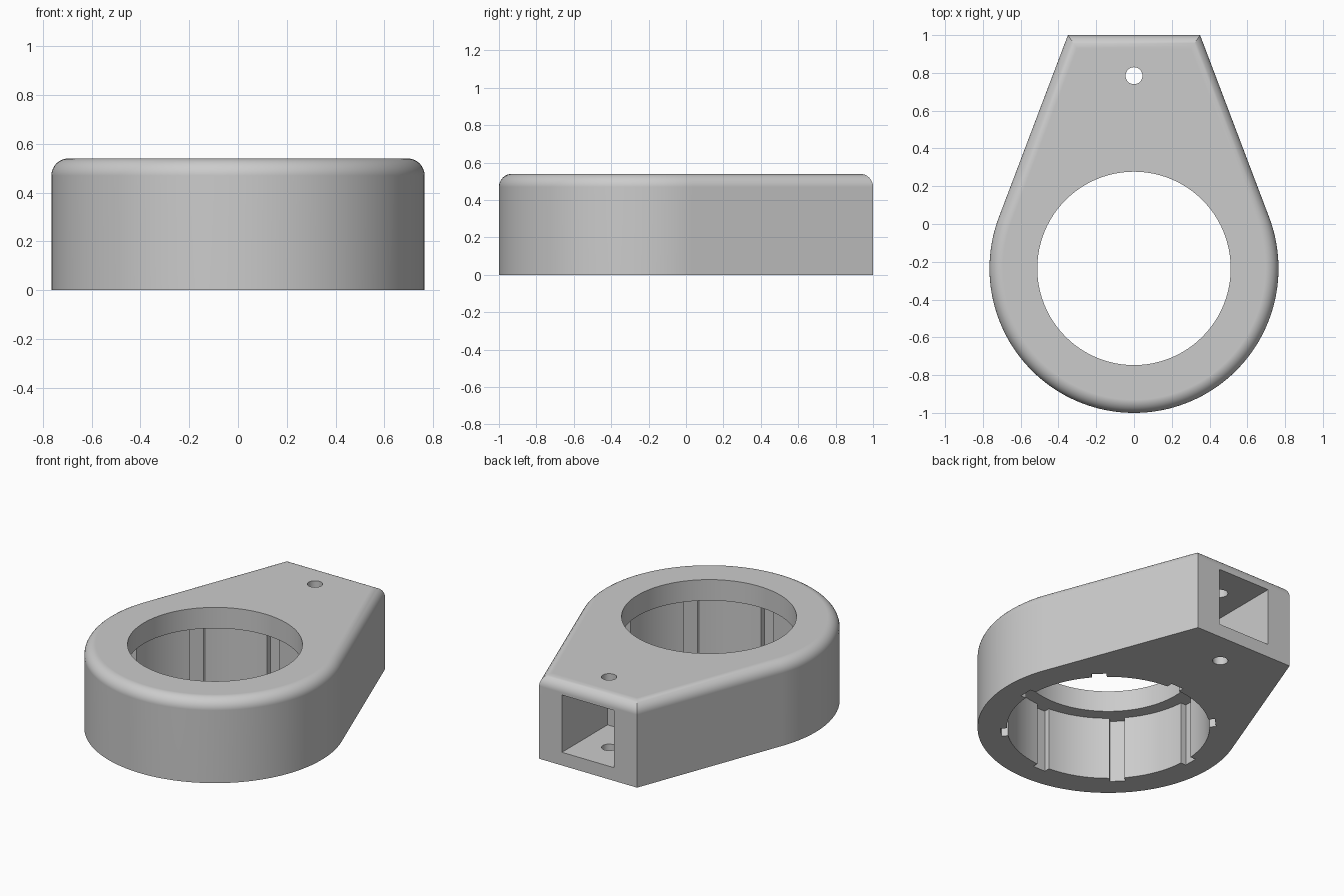
import bpy, bmesh, math

if "Cube" in bpy.data.objects:
    bpy.data.objects.remove(bpy.data.objects["Cube"], do_unlink=True)

HEIGHT, CY = 0.54, -0.235            # overall height, ring centre y
OUTER, BORE, LIP, GROOVE = 0.765, 0.594, 0.512, 0.63
LEDGE = 0.405                        # underside of the top lip
TAIL = 0.35                          # half width of the tail end

grey = bpy.data.materials.new("plain grey")
grey.use_nodes = True
colour = (0.6, 0.6, 0.6, 1)
grey.diffuse_color = colour
grey.node_tree.nodes["Principled BSDF"].inputs["Base Color"].default_value = colour


def arc(radius, start, end, steps, cy=CY):
    """Points along an arc, both ends included."""
    angles = [start + (end - start) * i / steps for i in range(steps + 1)]
    return [(radius * math.cos(a), cy + radius * math.sin(a)) for a in angles]


def prism(name, outline, z0, z1, round_top=0.0):
    """Extrude a closed outline, with an optional rounded top rim."""
    bm = bmesh.new()
    base = bm.faces.new([bm.verts.new((x, y, z0)) for x, y in outline])
    lifted = bmesh.ops.extrude_face_region(bm, geom=[base], use_keep_orig=True)
    top = [v for v in lifted["geom"] if isinstance(v, bmesh.types.BMVert)]
    bmesh.ops.translate(bm, verts=top, vec=(0, 0, z1 - z0))
    bmesh.ops.recalc_face_normals(bm, faces=bm.faces)
    if round_top:
        rim = [e for e in bm.edges if all(v.co.z > z1 - 0.001 for v in e.verts)]
        bmesh.ops.bevel(bm, geom=rim, offset=round_top, segments=8,
                        profile=0.5, affect='EDGES', clamp_overlap=False)
    mesh = bpy.data.meshes.new(name)
    bm.to_mesh(mesh)
    bm.free()
    mesh.materials.append(grey)
    obj = bpy.data.objects.new(name, mesh)
    bpy.context.collection.objects.link(obj)
    return obj


# Body: round ring whose sides run tangentially into a tapered tail
reach = math.hypot(TAIL, 1 - CY)
tangent = math.atan2(1 - CY, TAIL) - math.acos(OUTER / reach)
outline = [(TAIL, 1), (-TAIL, 1)]
outline += arc(OUTER, math.pi - tangent, 2 * math.pi + tangent, 110)
body = prism("ring_mount_body", outline, 0, HEIGHT, round_top=0.07)

# Lower bore with eight square grooves around its wall
bore = []
half = 0.044
gap = math.asin(half / BORE)
for k in range(8):
    a = k * math.pi / 4
    for side in (-half, half):
        c, s = math.cos(a), math.sin(a)
        bore.append((GROOVE * c - side * s, CY + GROOVE * s + side * c))
    bore += arc(BORE, a + gap, a + math.pi / 4 - gap, 12)

full = 2 * math.pi
cutters = [
    prism("grooved_bore_cutter", bore, -0.1, LEDGE),
    prism("top_opening_cutter", arc(LIP, 0, full, 96)[:-1], 0.3, 0.7),
    prism("tail_socket_cutter",
          [(-0.186, 0.535), (0.186, 0.535), (0.186, 1.1), (-0.186, 1.1)], 0.085, 0.455),
    prism("pin_hole_cutter", arc(0.045, 0, full, 32, 0.785)[:-1], -0.1, 0.7),
]

# Cut the openings, then drop the cutters
bpy.ops.object.select_all(action='DESELECT')
bpy.context.view_layer.objects.active = body
body.select_set(True)
for cutter in cutters:
    cutter.hide_render = True
    mod = body.modifiers.new(cutter.name, 'BOOLEAN')
    mod.operation, mod.solver, mod.object = 'DIFFERENCE', 'EXACT', cutter
    bpy.ops.object.modifier_apply(modifier=mod.name)
    bpy.data.objects.remove(cutter, do_unlink=True)

# Smooth curved walls, flat faces kept flat
bpy.ops.object.shade_smooth_by_angle(angle=math.radians(30))
weighted = body.modifiers.new("flat_face_normals", 'WEIGHTED_NORMAL')
weighted.keep_sharp = True
